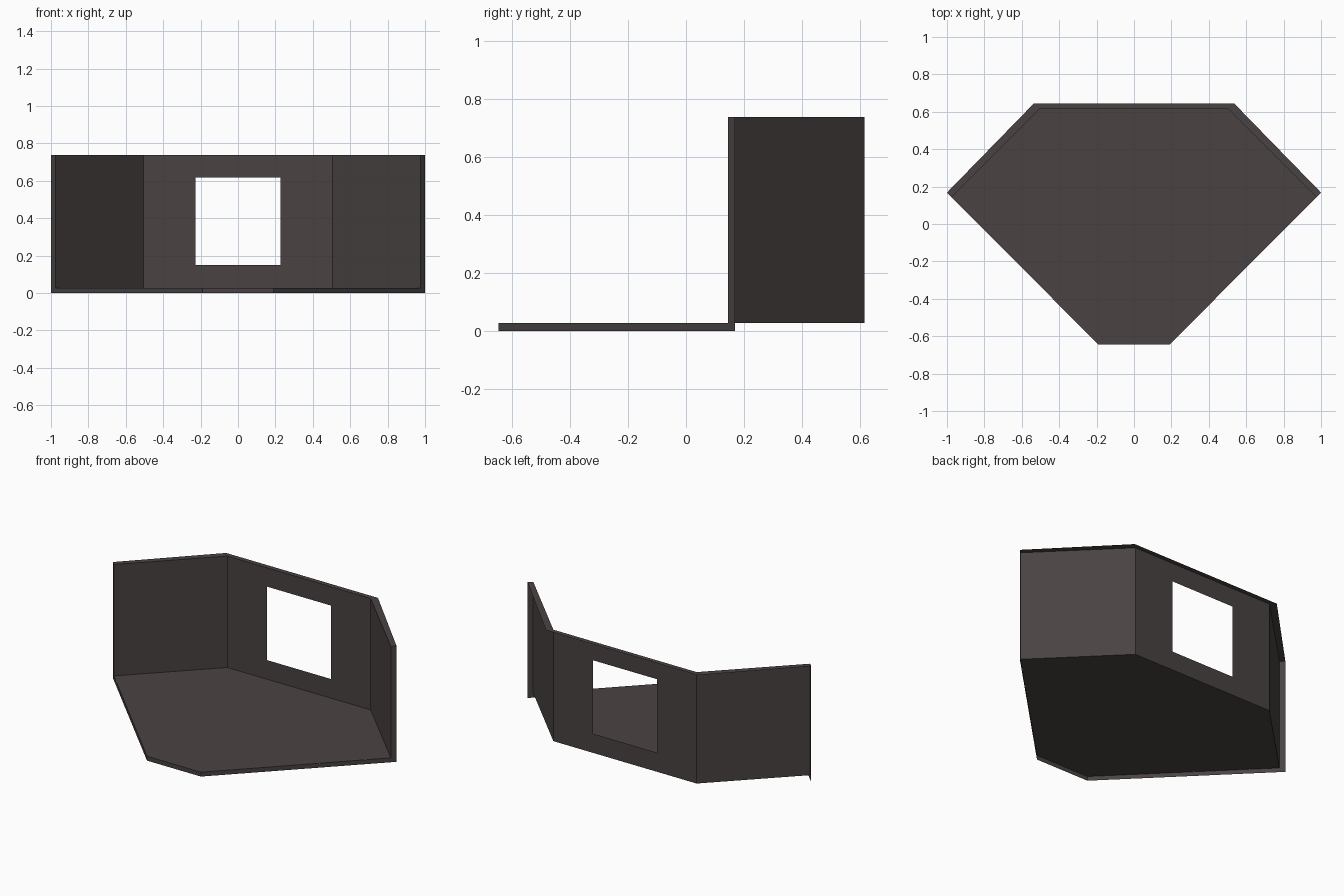
import bpy, bmesh

if "Cube" in bpy.data.objects:
    bpy.data.objects.remove(bpy.data.objects["Cube"])

TOP, FLOOR = 0.738, 0.028          # wall top and floor height
# right half of the plan, from back to front: (x, y)
OUT_BACK, OUT_SIDE = (0.535, 0.645), (1.0, 0.168)
IN_BACK, IN_SIDE = (0.505, 0.614), (0.976, 0.144)
FRONT = (0.19, -0.645)

mat = bpy.data.materials.new("dark warm grey")
mat.diffuse_color = (0.068, 0.055, 0.055, 1)
mat.use_nodes = True
mat.node_tree.nodes["Principled BSDF"].inputs["Base Color"].default_value = mat.diffuse_color


def flip(p):
    return (-p[0], p[1])


def at(p, z):
    return (p[0], p[1], z)


def make(name, polys):
    """Open sheet object from a few polygons, with shared corners merged."""
    bm = bmesh.new()
    for poly in polys:
        bm.faces.new([bm.verts.new(c) for c in poly])
    bmesh.ops.remove_doubles(bm, verts=bm.verts, dist=1e-5)
    mesh = bpy.data.meshes.new(name)
    bm.to_mesh(mesh)
    bm.free()
    mesh.materials.append(mat)
    obj = bpy.data.objects.new(name, mesh)
    bpy.context.collection.objects.link(obj)
    return obj


def upright(p, q, z0, z1):
    """Vertical quad running left to right as seen from its face side."""
    return [at(p, z0), at(q, z0), at(q, z1), at(p, z1)]


def mirrored(polys):
    return polys + [[(-x, y, z) for x, y, z in reversed(p)] for p in polys]


# floor sheet, counter-clockwise from above
plan = [flip(IN_BACK), flip(IN_SIDE), flip(FRONT), FRONT, IN_SIDE, IN_BACK]
make("floor", [[at(p, FLOOR) for p in plan]])

# floor front edge
edge = [flip(OUT_SIDE), flip(FRONT), FRONT, OUT_SIDE]
make("floor_edge", [upright(p, q, 0, FLOOR) for p, q in zip(edge, edge[1:])])

# back wall with window opening
bx, by = IN_BACK
wx, wz0, wz1 = 0.226, 0.15, 0.618
outer = [(-bx, by, FLOOR), (bx, by, FLOOR), (bx, by, TOP), (-bx, by, TOP)]
inner = [(-wx, by, wz0), (wx, by, wz0), (wx, by, wz1), (-wx, by, wz1)]
make("back_wall", [[outer[i], outer[(i + 1) % 4], inner[(i + 1) % 4], inner[i]]
                   for i in range(4)])

# angled side walls and their front ends
make("side_walls", mirrored([upright(IN_BACK, IN_SIDE, FLOOR, TOP)]))
make("wall_ends", mirrored([upright(IN_SIDE, OUT_SIDE, FLOOR, TOP)]))

# top rim of the walls
rim_in = [flip(IN_SIDE), flip(IN_BACK), IN_BACK, IN_SIDE]
rim_out = [flip(OUT_SIDE), flip(OUT_BACK), OUT_BACK, OUT_SIDE]
make("wall_top", [[at(rim_in[i], TOP), at(rim_in[i + 1], TOP),
                   at(rim_out[i + 1], TOP), at(rim_out[i], TOP)] for i in range(3)])
